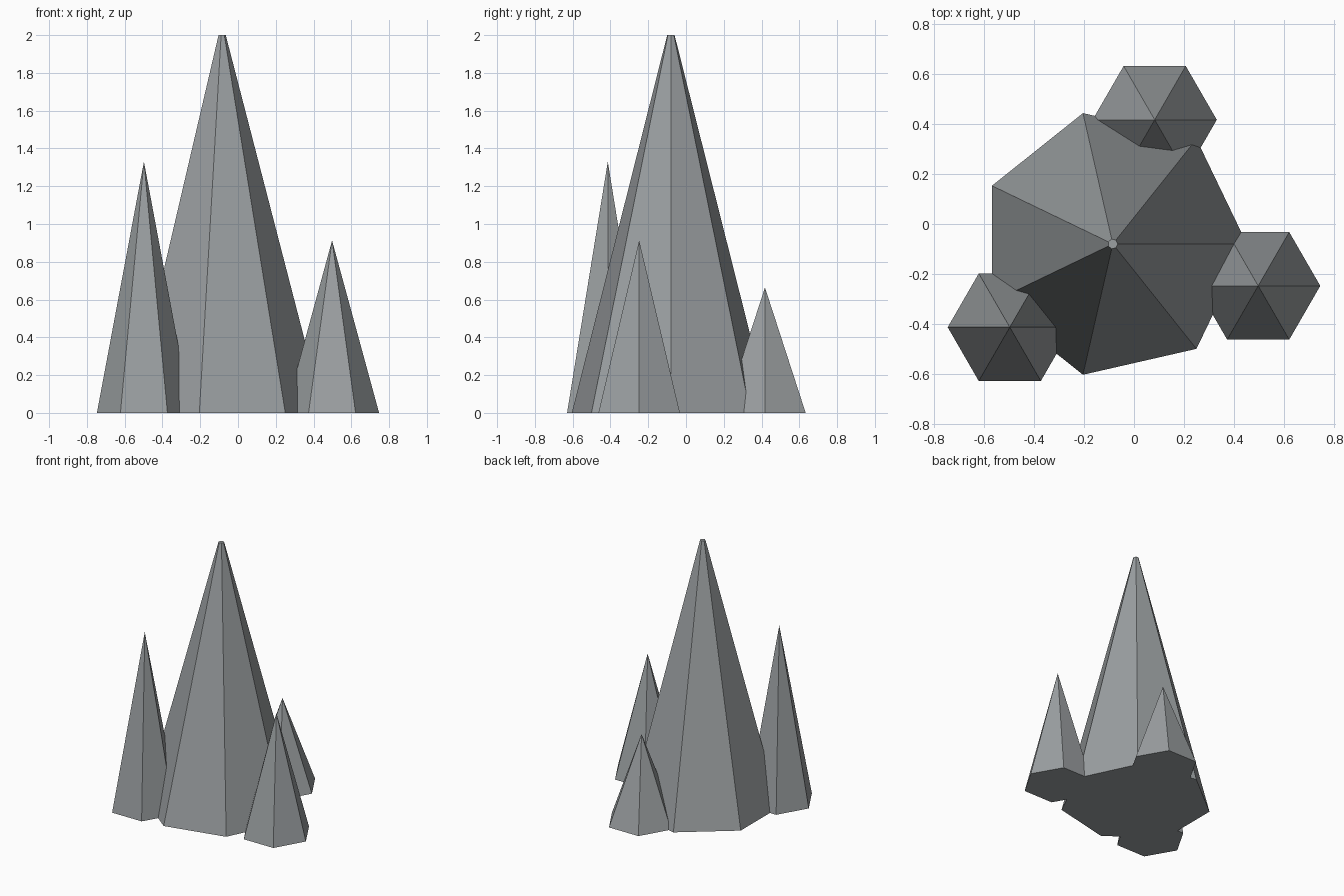
import bpy, math

if "Cube" in bpy.data.objects:
    bpy.data.objects.remove(bpy.data.objects["Cube"])

stone = bpy.data.materials.new("grey stone")
stone.diffuse_color = (0.33, 0.35, 0.36, 1)
stone.use_nodes = True
stone.node_tree.nodes["Principled BSDF"].inputs["Base Color"].default_value = stone.diffuse_color

def spire(name, sides, x, y, radius, tip, height):
    """Flat-faced tapering spire with its first corner towards +x."""
    verts = []
    for r, z in ((radius, 0), (tip, height)):
        if r == 0:
            verts.append((x, y, z))
            continue
        for i in range(sides):
            a = 2 * math.pi * i / sides
            verts.append((x + r * math.cos(a), y + r * math.sin(a), z))
    faces = [tuple(reversed(range(sides)))]
    for i in range(sides):
        j = (i + 1) % sides
        faces.append((i, j, sides + j, sides + i) if tip else (i, j, sides))
    if tip:
        faces.append(tuple(range(sides, 2 * sides)))
    mesh = bpy.data.meshes.new(name)
    mesh.from_pydata(verts, [], faces)
    mesh.materials.append(stone)
    obj = bpy.data.objects.new(name, mesh)
    bpy.context.collection.objects.link(obj)
    return obj

# Tall central spire with a tiny flat top
spire("main_spire", 7, -0.085, -0.08, 0.538, 0.02, 2.0)

# Three smaller pointed spires around it
spire("left_spire", 6, -0.498, -0.414, 0.249, 0, 1.33)
spire("right_spire", 6, 0.498, -0.248, 0.249, 0, 0.913)
spire("back_spire", 6, 0.083, 0.418, 0.249, 0, 0.664)
